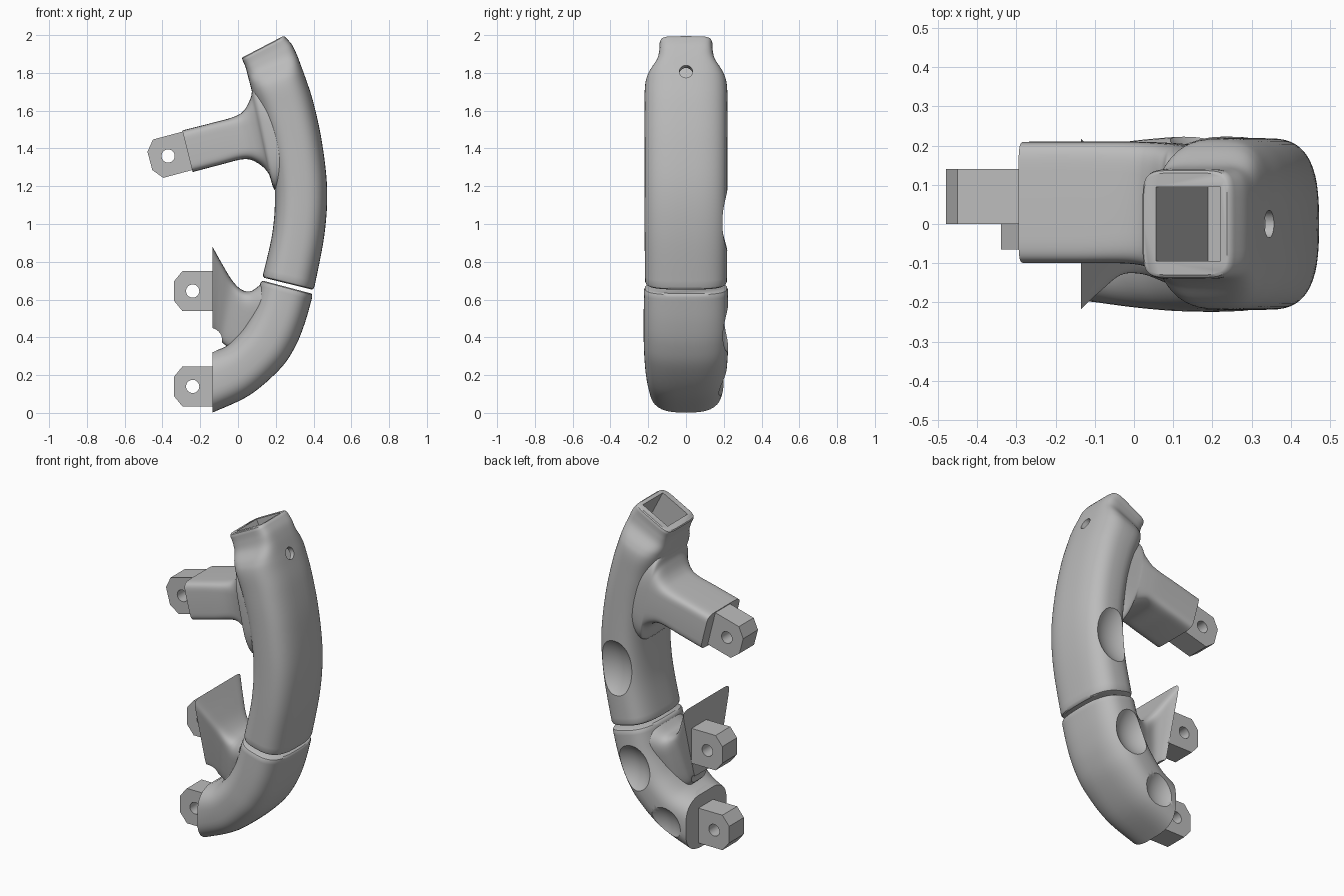
import bpy, bmesh, math
from mathutils import Vector, Matrix

if "Cube" in bpy.data.objects:
    bpy.data.objects.remove(bpy.data.objects["Cube"])

grey = bpy.data.materials.new("plain grey")
grey.use_nodes = True
COLOUR = (0.5, 0.5, 0.5, 1)
grey.diffuse_color = COLOUR
grey.node_tree.nodes["Principled BSDF"].inputs["Base Color"].default_value = COLOUR


def finish(bm, name):
    bmesh.ops.recalc_face_normals(bm, faces=bm.faces[:])
    mesh = bpy.data.meshes.new(name)
    bm.to_mesh(mesh)
    bm.free()
    mesh.materials.append(grey)
    ob = bpy.data.objects.new(name, mesh)
    bpy.context.collection.objects.link(ob)
    return ob


def spline(rows, steps):
    # smooth interpolation through all section values
    out = []
    for i in range(len(rows) - 1):
        a, b, c, d = (rows[max(0, min(len(rows) - 1, i + k))] for k in (-1, 0, 1, 2))
        for s in range(steps):
            t = s / steps
            out.append([q + t / 2 * (r - p + t * (2 * p - 5 * q + 4 * r - w + t * (3 * (q - r) + w - p)))
                        for p, q, r, w in zip(a, b, c, d)])
    return out + [list(rows[-1])]


def loft(name, rows, taper=0, rounding=(0, 0), steps=6, count=56):
    # each section: outer x, outer z, inner x, inner z, y centre, y half width, squareness
    rings = []
    for ox, oz, ix, iz, yc, hy, n in spline(rows, steps):
        mid, half = Vector(((ox + ix) / 2, yc, (oz + iz) / 2)), Vector(((ox - ix) / 2, 0, (oz - iz) / 2))
        ring = []
        for k in range(count):
            c, s = math.cos(math.tau * k / count), math.sin(math.tau * k / count)
            u = math.copysign(abs(c) ** (2 / n), c)
            v = math.copysign(abs(s) ** (2 / n), s)
            ring.append(mid + half * u + Vector((0, v * hy * (1 + taper * u), 0)))
        rings.append((mid, ring))

    def lip(end, nxt, r):
        d = (end[0] - nxt[0]).normalized()
        return [(end[0], [end[0] + (p - end[0]) * f + d * r * g for p in end[1]])
                for f, g in ((0.975, 0.7), (0.93, 1))]
    start = lip(rings[0], rings[1], rounding[0])[::-1] if rounding[0] else []
    stop = lip(rings[-1], rings[-2], rounding[1]) if rounding[1] else []
    bm = bmesh.new()
    loops = [[bm.verts.new(p) for p in ring] for _, ring in start + rings + stop]
    for a, b in zip(loops, loops[1:]):
        for k in range(count):
            j = (k + 1) % count
            bm.faces.new((a[k], a[j], b[j], b[k]))
    bm.faces.new(loops[0])
    bm.faces.new(loops[-1])
    return finish(bm, name)


def cylinder(name, centre, axis, radius, depth):
    bm = bmesh.new()
    turn = Vector(axis).to_track_quat('Z', 'Y').to_matrix().to_4x4()
    bmesh.ops.create_cone(bm, cap_ends=True, segments=32, radius1=radius, radius2=radius,
                          depth=depth, matrix=Matrix.Translation(centre) @ turn)
    return finish(bm, name)


def box(name, centre, size, angle):
    bm = bmesh.new()
    bmesh.ops.create_cube(bm, size=1, matrix=Matrix.Translation(centre)
                          @ Matrix.Rotation(angle, 4, 'Y') @ Matrix.Diagonal((*size, 1)))
    return finish(bm, name)


def ball(name, centre, size):
    bm = bmesh.new()
    bmesh.ops.create_uvsphere(bm, u_segments=48, v_segments=32, radius=1,
                              matrix=Matrix.Translation(centre) @ Matrix.Diagonal((*size, 1)))
    return finish(bm, name)


def combine(ob, other, operation):
    mod = ob.modifiers.new("combine", 'BOOLEAN')
    mod.operation, mod.object, mod.solver = operation, other, 'EXACT'
    select(ob)
    bpy.ops.object.modifier_apply(modifier=mod.name)
    bpy.data.objects.remove(other)


def select(ob):
    bpy.ops.object.select_all(action='DESELECT')
    ob.select_set(True)
    bpy.context.view_layer.objects.active = ob


def smooth(ob):
    select(ob)
    bpy.ops.object.shade_smooth_by_angle(angle=math.radians(35))


def mounting_tab(name, hole, y0, y1, tilt, length=0.11):
    # chamfered lug with a bolt hole
    outline = [(-0.1, 0.05), (-0.055, 0.105), (length, 0.105),
               (length, -0.105), (-0.055, -0.105), (-0.1, -0.05)]
    c, s = math.cos(tilt), math.sin(tilt)
    bm = bmesh.new()
    face = bm.faces.new([bm.verts.new((hole[0] + x * c - z * s, y0, hole[1] + x * s + z * c))
                         for x, z in outline])
    new = bmesh.ops.extrude_face_region(bm, geom=[face])["geom"]
    bmesh.ops.translate(bm, vec=(0, y1 - y0, 0), verts=[g for g in new if isinstance(g, bmesh.types.BMVert)])
    tab = finish(bm, name)
    combine(tab, cylinder("bolt_cutter", (hole[0], 0, hole[1]), (0, 1, 0), 0.035, 1), 'DIFFERENCE')
    smooth(tab)


# Upper grip, narrowed to a neck at the top
upper = loft("upper_grip", [
    (0.255, 1.985, 0.025, 1.865, 0, 0.14, 6),
    (0.285, 1.95, 0.04, 1.83, 0, 0.142, 5.5),
    (0.31, 1.90, 0.052, 1.785, 0, 0.155, 4.5),
    (0.335, 1.835, 0.065, 1.735, 0, 0.198, 3.5),
    (0.357, 1.775, 0.08, 1.68, 0, 0.217, 3),
    (0.40, 1.64, 0.122, 1.57, 0, 0.219, 2.9),
    (0.445, 1.43, 0.168, 1.40, 0, 0.219, 2.9),
    (0.472, 1.18, 0.195, 1.18, 0, 0.219, 2.9),
    (0.457, 0.94, 0.183, 0.96, 0, 0.219, 2.9),
    (0.405, 0.668, 0.133, 0.735, 0, 0.217, 2.9)], rounding=(0.016, 0.018))

# Side arm flaring into the grip
arm = loft("arm", [
    (-0.295, 1.495, -0.24, 1.275, 0.055, 0.155, 7),
    (-0.15, 1.532, -0.10, 1.312, 0.055, 0.155, 7),
    (-0.02, 1.568, 0.03, 1.343, 0.054, 0.156, 6),
    (0.035, 1.605, 0.10, 1.325, 0.045, 0.163, 5),
    (0.068, 1.67, 0.16, 1.27, 0.03, 0.175, 4),
    (0.09, 1.74, 0.195, 1.18, 0.012, 0.19, 3.5),
    (0.20, 1.70, 0.25, 1.22, 0, 0.195, 3.5)])
combine(upper, arm, 'UNION')

# Socket in the neck, its cross hole and the upper finger dent
neck_tilt = -math.radians(27.5)
combine(upper, box("socket_cutter", (0.155, 0, 1.91), (0.185, 0.19, 0.5), neck_tilt), 'DIFFERENCE')
combine(upper, cylinder("pin_cutter", (0.33, 0, 1.8), (0.9, 0, 0.42), 0.035, 0.25), 'DIFFERENCE')
combine(upper, ball("dent_cutter", (0.32, 0.365, 1.02), (0.2, 0.2, 0.24)), 'DIFFERENCE')
smooth(upper)

# Lower grip bending to a flat mounting end
lower = loft("lower_grip", [
    (0.393, 0.612, 0.118, 0.685, 0, 0.222, 2.9),
    (0.352, 0.47, 0.088, 0.575, 0, 0.224, 2.9),
    (0.30, 0.345, 0.05, 0.49, 0, 0.224, 2.9),
    (0.22, 0.23, 0.005, 0.42, 0, 0.222, 2.9),
    (0.06, 0.093, -0.06, 0.355, 0, 0.212, 3),
    (-0.135, 0.002, -0.135, 0.325, 0, 0.195, 3)], rounding=(0.018, 0))

# Tapered mounting wedge rising from the lower grip
wedge = loft("mounting_wedge", [
    (-0.135, 0.88, -0.135, 0.43, 0, 0.168, 12),
    (-0.085, 0.79, -0.11, 0.41, 0, 0.135, 10),
    (-0.03, 0.70, -0.08, 0.37, 0, 0.105, 7),
    (0.02, 0.652, -0.03, 0.33, 0, 0.105, 5),
    (0.07, 0.645, 0.02, 0.30, 0, 0.12, 4),
    (0.125, 0.685, 0.12, 0.30, 0, 0.15, 3)], taper=0.36)
combine(lower, wedge, 'UNION')

# Rounded channel between the two mounts, and finger dents
combine(lower, cylinder("channel_cutter", (-0.15, 0, 0.385), (0, 1, 0), 0.066, 1), 'DIFFERENCE')
for centre in ((0.2, 0.37, 0.45), (-0.01, 0.37, 0.14)):
    combine(lower, ball("dent_cutter", centre, (0.18, 0.2, 0.2)), 'DIFFERENCE')
smooth(lower)

# Bolt lugs
mounting_tab("arm_tab", (-0.37, 1.36), 0, 0.14, math.radians(15), 0.14)
mounting_tab("middle_tab", (-0.24, 0.645), 0, 0.14, 0)
mounting_tab("bottom_tab", (-0.24, 0.14), -0.065, 0.075, 0)
